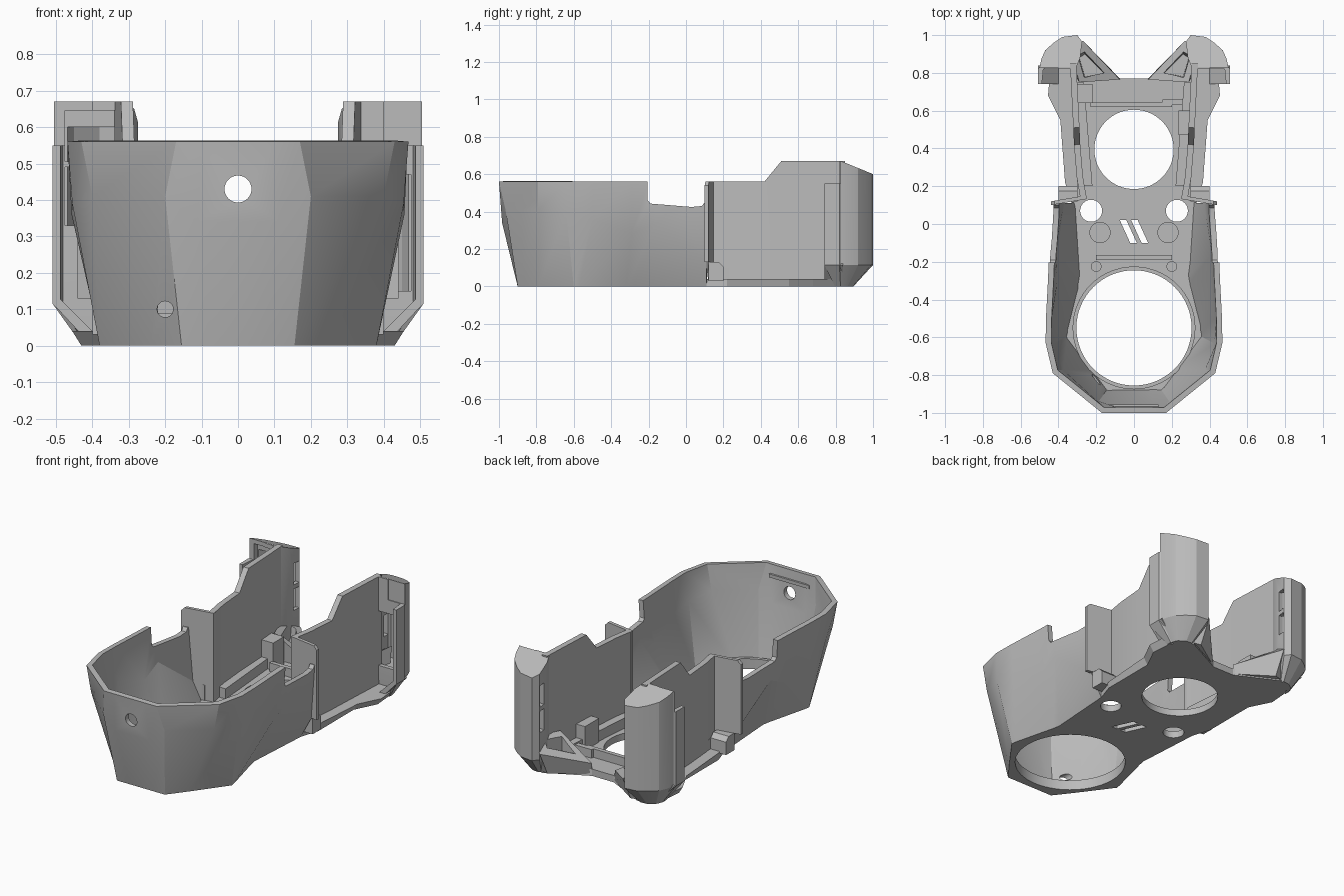
import bpy, bmesh
from math import radians, cos, sin, pi
from mathutils import Matrix

if "Cube" in bpy.data.objects:
    bpy.data.objects.remove(bpy.data.objects["Cube"])

grey = bpy.data.materials.new("mid_grey")
grey.use_nodes = True
colour = (0.5, 0.5, 0.5, 1)
grey.diffuse_color = colour
grey.node_tree.nodes["Principled BSDF"].inputs["Base Color"].default_value = colour


def make(name, verts, faces):
    mesh = bpy.data.meshes.new(name)
    mesh.from_pydata(verts, [], faces)
    bm = bmesh.new()
    bm.from_mesh(mesh)
    bmesh.ops.recalc_face_normals(bm, faces=bm.faces)
    bm.to_mesh(mesh)
    bm.free()
    mesh.materials.append(grey)
    obj = bpy.data.objects.new(name, mesh)
    bpy.context.collection.objects.link(obj)
    return obj


def loft(name, rings, closed=True):
    """Skin rings of equal length; closed rings are capped into a solid."""
    n = len(rings[0])
    faces = []
    for r in range(len(rings) - 1):
        for i in range(n if closed else n - 1):
            j = (i + 1) % n
            faces.append((r * n + i, r * n + j, (r + 1) * n + j, (r + 1) * n + i))
    if closed:
        faces += [tuple(range(n)), tuple(range((len(rings) - 1) * n, len(rings) * n))]
    return make(name, [v for ring in rings for v in ring], faces)


def prism(name, outline, z0, z1):
    return loft(name, [[(x, y, z) for x, y in outline] for z in (z0, z1)])


def box(name, x0, x1, y0, y1, z0, z1):
    return prism(name, [(x0, y0), (x1, y0), (x1, y1), (x0, y1)], z0, z1)


def cylinder(name, x, y, radius, z0, z1, sides=48):
    ring = [(x + radius * cos(2 * pi * i / sides), y + radius * sin(2 * pi * i / sides))
            for i in range(sides)]
    return prism(name, ring, z0, z1)


def apply(obj):
    bpy.context.view_layer.update()
    graph = bpy.context.evaluated_depsgraph_get()
    mesh = bpy.data.meshes.new_from_object(obj.evaluated_get(graph))
    obj.modifiers.clear()
    obj.data = mesh


def cut(obj, *cutters):
    for cutter in cutters:
        mod = obj.modifiers.new("cut", "BOOLEAN")
        mod.operation = "DIFFERENCE"
        mod.solver = "EXACT"
        mod.object = cutter
        apply(obj)
        bpy.data.objects.remove(cutter)


def thicken(obj, amount, offset):
    mod = obj.modifiers.new("wall", "SOLIDIFY")
    mod.thickness, mod.offset, mod.use_even_offset = amount, offset, True
    apply(obj)


def mirrored(half):
    """Complete a half path (front to back) across x = 0."""
    return [(-p[0], *p[1:]) for p in reversed(half)] + list(half)


# Faceted front shell, pinched at the waist
bottom = [(.08, -.9, 0), (.155, -.9, 0), (.24, -.79, 0), (.38, -.6, 0), (.375, -.57, 0),
          (.312, -.32, 0), (.305, -.28, 0), (.33, .11, 0)]
middle = [(.11, -.983, .34), (.2, -.965, .41), (.4, -.79, .41), (.455, -.64, .39), (.457, -.5, .36),
          (.433, -.29, .28), (.437, -.16, .34), (.4, .11, .13)]
top = [(.1, -1, .56), (.17, -1, .56), (.43, -.79, .56), (.468, -.63, .56), (.466, -.5, .56),
       (.455, -.29, .56), (.45, -.16, .56), (.435, .11, .56)]
shell = loft("front_shell", [mirrored(r) for r in (bottom, middle, top)], closed=False)
bm = bmesh.new()
bm.from_mesh(shell.data)
front = min(bm.faces, key=lambda f: f.calc_center_median().y)
if front.normal.y > 0:
    bmesh.ops.reverse_faces(bm, faces=bm.faces)
bm.to_mesh(shell.data)
bm.free()
thicken(shell, .03, -1)
port = cylinder("port", 0, 0, .037, -.2, .2)
port.data.transform(Matrix.Translation((0, -1, .43)) @ Matrix.Rotation(radians(90), 4, "X"))
pin = cylinder("pin", 0, 0, .022, -.15, .15)
pin.data.transform(Matrix.Translation((-.2, -.9, .1)) @ Matrix.Rotation(radians(90), 4, "X"))
notch = loft("notch", [[(x, y, z) for y, z in
             ((-.205, 1), (-.205, .46), (-.19, .443), (.03, .425), (.085, .43), (.1, .45), (.2, .45), (.2, 1))]
             for x in (-1, 1)])
cut(shell, port, pin, notch)

# Base plate with its two large openings, bolt holes and plain vents
plate_half = [p[:2] for p in bottom] + [(.365, .22), (.365, .55), (.43, .68), (.42, .8), (.38, .87),
                                        (.31, .89), (.07, .77)]
rim_half = [(x + (.025 if y > .5 else 0), y) for x, y in plate_half[:-1]] + [plate_half[-1]]
base = loft("base_plate", [mirrored([(x, y, z) for x, y in h]) for h, z in ((plate_half, 0), (rim_half, .04))])
holes = [cylinder("hole", 0, -.55, .305, -.1, .2, 64), cylinder("hole", 0, .395, .21, -.1, .2, 64)]
for s in (-1, 1):
    holes.append(cylinder("hole", s * .227, .07, .058, -.1, .2))
    vent = [(s * .03 + x, y - .04) for x, y in ((-.045, .06), (-.01, .06), (.045, -.06), (.01, -.06))]
    holes.append(prism("vent", vent, -.1, .2))
cut(base, *holes)

# Raised lip around the front opening
lip = cylinder("opening_lip", 0, -.55, .325, .03, .06, 64)
cut(lip, cylinder("hole", 0, -.55, .305, -.1, .2, 64))

# Cross ribs and floor details
box("front_rib", -.2, .2, -.19, -.165, .03, .07)
box("rear_rib", -.23, .2, .62, .645, .03, .09)
box("cable_block", -.3, -.22, .64, .74, .03, .2)
box("wall_block", .235, .3, .47, .6, .03, .18)
box("small_block", .15, .27, .63, .66, .03, .09)

for side, s in (("left", 1), ("right", -1)):
    def flip(points):
        return [(s * p[0], *p[1:]) for p in points]

    cylinder(side + "_floor_boss", s * .18, -.045, .056, .03, .048)
    cylinder(side + "_small_boss", s * .2, -.225, .028, .03, .05, 24)

    # Stepped upright side wall with a shallow angled flange across its front end
    columns = [(.268, .14, .56), (.287, .25, .56), (.301, .42, .56), (.305, .51, .67), (.322, .85, .67)]
    wall = loft(side + "_side_wall", [flip([(x, y, .02) for x, y, _ in columns]), flip(columns)], closed=False)
    thicken(wall, .033, 0)
    flange = [(.252, .03), (.33, .03), (.4, .13), (.44, .13), (.44, .54), (.42, .56), (.252, .56)]
    loft(side + "_front_flange", [flip([(x, y + (.44 - x) * .17, z) for x, z in flange]) for y in (.1, .12)])

    # Rounded foot behind the flange
    profile = [(.12, .03), (.12, .13), (.175, .13), (.2, .105), (.2, .03)]
    loft(side + "_flange_foot", [flip([(x, y, z) for y, z in profile]) for x in (.3, .4)])
    prism(side + "_floor_ledge", flip([(.22, .2), (.3, .2), (.31, .75), (.265, .75)]), .03, .1)

    # Rear duct tower, tapered at the foot
    outline = [(.31, .82), (.285, .88), (.275, .965), (.3, 1), (.38, .99), (.425, .96), (.47, .92),
               (.49, .875), (.5, .83), (.509, .82), (.509, .74), (.488, .74), (.48, .82)]
    foot = [(.36 + (x - .36) * .45, .83 + (y - .83) * .38, 0) for x, y in outline]
    shaft = [[(x, y, z) for x, y in outline] for z in (.115, .75)]
    tower = loft(side + "_duct_tower", [flip(r) for r in [foot] + shaft])
    slope = loft("slope", [[(x, .83, .67), (x, 1.1, .56), (x, 1.1, 1), (x, .6, 1), (x, .6, .67)] for x in (-1, 1)])
    cavity = prism("cavity", flip([(.335, .845), (.31, .88), (.3, .96), (.31, .975), (.38, .965),
                                   (.45, .905), (.475, .845)]), .13, .6)
    cutters = [slope, box("step", *sorted((s * .4, s * .6)), .6, .825, .55, .9), cavity]
    for z in (.27, .42):
        cutters.append(box("slot", *sorted((s * .2, s * .33)), .915, .962, z, z + .125))
    windows = [(.15, .47)] if s > 0 else [(.33, .49), (.505, .645)]
    for z0, z1 in windows:
        cutters.append(box("window", *sorted((s * .335, s * .475)), .7, .86, z0, z1))
    cut(tower, *cutters)

    # Sloping skirt joining the tower's outer edge to the base
    skirt = [(.42, .02), (.508, .115), (.49, .13), (.4, .04)]
    loft(side + "_skirt", [flip([(x, y, z) for x, z in skirt]) for y in (.74, .84)])

    # Slanted nozzle between the tower and the base plate
    low = [(.07, .765, .01), (.27, .9, .01), (.36, .88, .01), (.3, .765, .01)]
    high = [(.075, .765, .07), (.27, .97, .15), (.34, .94, .22), (.29, .75, .2)]
    nozzle = loft(side + "_nozzle", [flip(low), flip(high)])
    mouth = loft("mouth", [flip([(.16, .8, .06), (.26, .9, .06), (.29, .88, .06), (.26, .78, .06)]),
                           flip([(.15, .8, .3), (.265, .925, .3), (.3, .9, .3), (.265, .77, .3)])])
    cut(nozzle, mouth)

# Ledge inside the front rim
box("rim_ledge", -.13, .13, -.975, -.955, .49, .51)

# Smooth only gentle curves
for obj in list(bpy.context.collection.objects):
    if obj.type == "MESH":
        bpy.ops.object.select_all(action="DESELECT")
        obj.select_set(True)
        bpy.context.view_layer.objects.active = obj
        bpy.ops.object.shade_smooth_by_angle(angle=radians(20))
